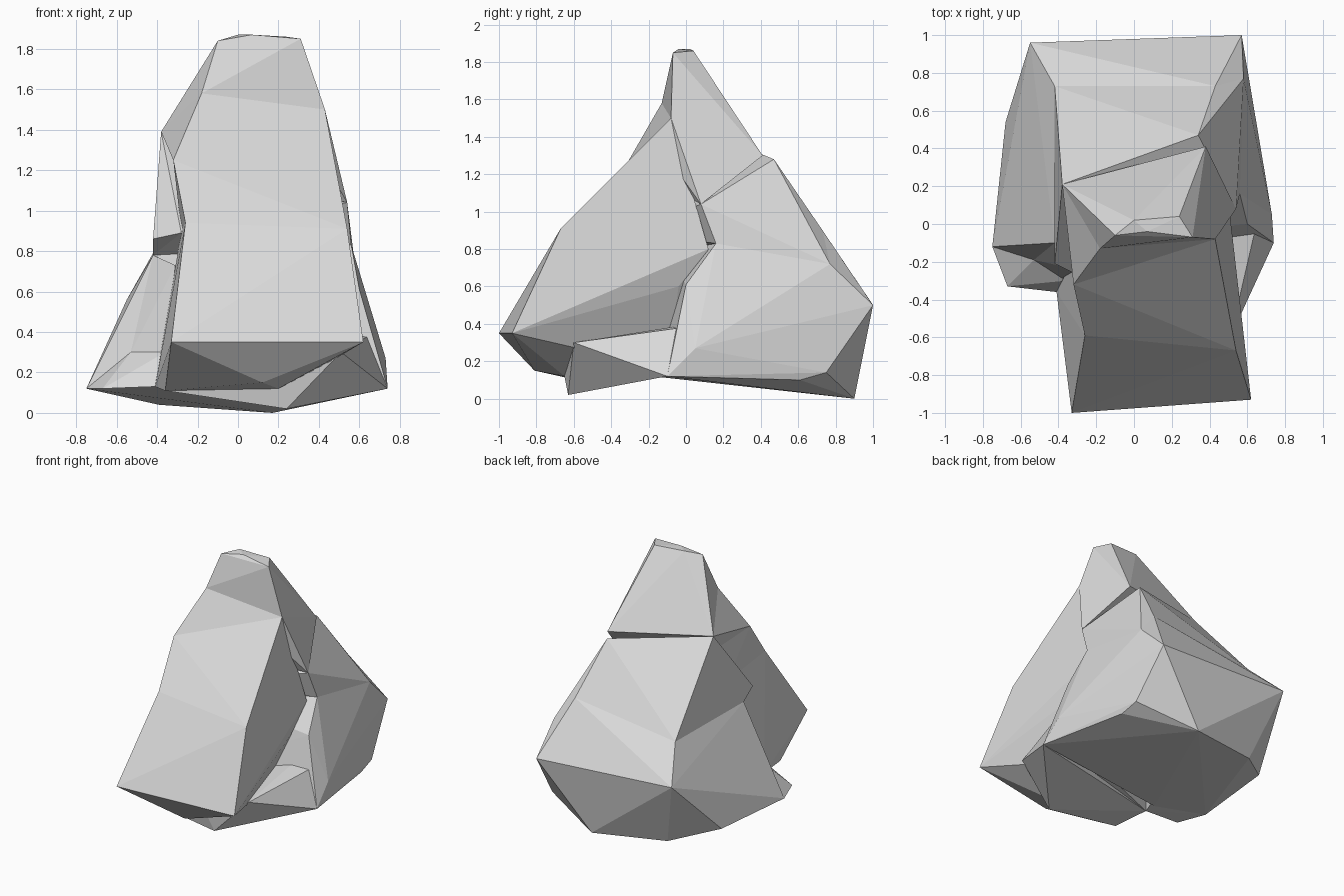
import bpy
import bmesh

default_cube = bpy.data.objects.get("Cube")
if default_cube:
    bpy.data.objects.remove(default_cube, do_unlink=True)

# One grey stone colour
stone = bpy.data.materials.new("stone_grey")
stone.use_nodes = True
stone.diffuse_color = (0.7, 0.7, 0.7, 1)
stone.node_tree.nodes["Principled BSDF"].inputs["Base Color"].default_value = stone.diffuse_color


def chiselled_block(name, corners):
    """Make a flat-faced convex block from corner points given in hundredths."""
    block_mesh = bmesh.new()
    for corner in corners:
        block_mesh.verts.new([value / 100 for value in corner])
    hull = bmesh.ops.convex_hull(block_mesh, input=block_mesh.verts[:])
    unused = [item for item in hull["geom_interior"] if isinstance(item, bmesh.types.BMVert)]
    bmesh.ops.delete(block_mesh, geom=unused, context="VERTS")
    bmesh.ops.recalc_face_normals(block_mesh, faces=block_mesh.faces[:])
    mesh = bpy.data.meshes.new(name)
    block_mesh.to_mesh(mesh)
    block_mesh.free()
    mesh.materials.append(stone)
    block = bpy.data.objects.new(name, mesh)
    bpy.context.collection.objects.link(block)
    return block


def fuse(base, addition):
    """Union a block into the base and drop the spare block."""
    union = base.modifiers.new("fuse_" + addition.name, "BOOLEAN")
    union.operation = "UNION"
    union.solver = "EXACT"
    union.object = addition
    bpy.context.view_layer.objects.active = base
    bpy.ops.object.modifier_apply(modifier=union.name)
    bpy.data.objects.remove(addition, do_unlink=True)


# Corner rings and points shared by neighbouring blocks
slab_belt = [(-26, -59, 94), (54, -67, 91), (50, 12, 80), (-28, -10, 90)]
slab_shoulder = [(-32, -32, 125), (43, -8, 150), (46, -2, 118), (-28, 0, 120)]
right_ridge = (-38, 21, 139)
left_ridge = (38, 41, 130)
right_ledge = (-42, -10, 78)
rear_belt = [right_ledge, (-42, 73, 79), (43, 73, 90), (58, 77, 72), (56, 16, 83)]
brow = (-18, -13, 158)
side_notch = (54, 8, 104)
under_hub = (-41, -36, 13)
slab_foot = [(-36, -63, 11), (20, -65, 12), under_hub]
side_toe = (74, -10, 12)
spur_top = (-53, -19, 30)
spur_tip = (-75, -12, 12)

# Wide rear mass below its belt
rock = chiselled_block("rock", rear_belt + [
    (57, 100, 50), (-55, 96, 56), (-68, 54, 12), spur_tip, spur_top,
    (60, 0, 61), (66, 5, 39), (73, 5, 27), side_toe,
    (62, 61, 10), (61, 75, 14), (17, 90, 0), (-39, 78, 4), (-41, -27, 13),
])

# Steeper rear mass above the belt
upper_rear = chiselled_block("upper_rear", rear_belt + [
    right_ridge, (34, 47, 128), side_notch, (-42, -21, 86), (-28, -28, 89),
])

# Leaning front slab, lower and upper halves
lower_slab = chiselled_block("lower_slab", slab_belt + slab_foot + [
    (-33, -100, 35), (62, -93, 35), (12, -81, 15),
    (48, -4, 60), (30, -10, 16), (-31, -20, 70),
])
upper_slab = chiselled_block("upper_slab", slab_belt + slab_shoulder)

# Neck joining slab and rear, with the narrow peak above it
neck = chiselled_block("neck", slab_shoulder + [right_ridge, left_ridge, brow, side_notch])
peak = chiselled_block("peak", [
    right_ridge, left_ridge, brow, (43, -8, 150), (-10, -6, 184),
    (7, -4, 187), (31, -7, 185), (24, 4, 186), (0, 2, 187),
])

# Sloping fill at the bottom of the right groove
groove_floor = chiselled_block("groove_floor", [
    (-31, -24, 73), right_ledge, spur_top, (-36, -30, 30), (-30, 0, 16),
])

# Low spurs at the base on both sides
left_spur = chiselled_block("left_spur", slab_foot + [
    (24, -63, 2), (51, -60, 30), side_toe, (50, -3, 39), (66, 5, 39),
])
right_spur = chiselled_block("right_spur", [
    (-67, -33, 12), spur_tip, spur_top, (-36, -30, 30), under_hub, (-30, 0, 16),
])

for part in (upper_rear, lower_slab, upper_slab, neck, peak, groove_floor, left_spur, right_spur):
    fuse(rock, part)
